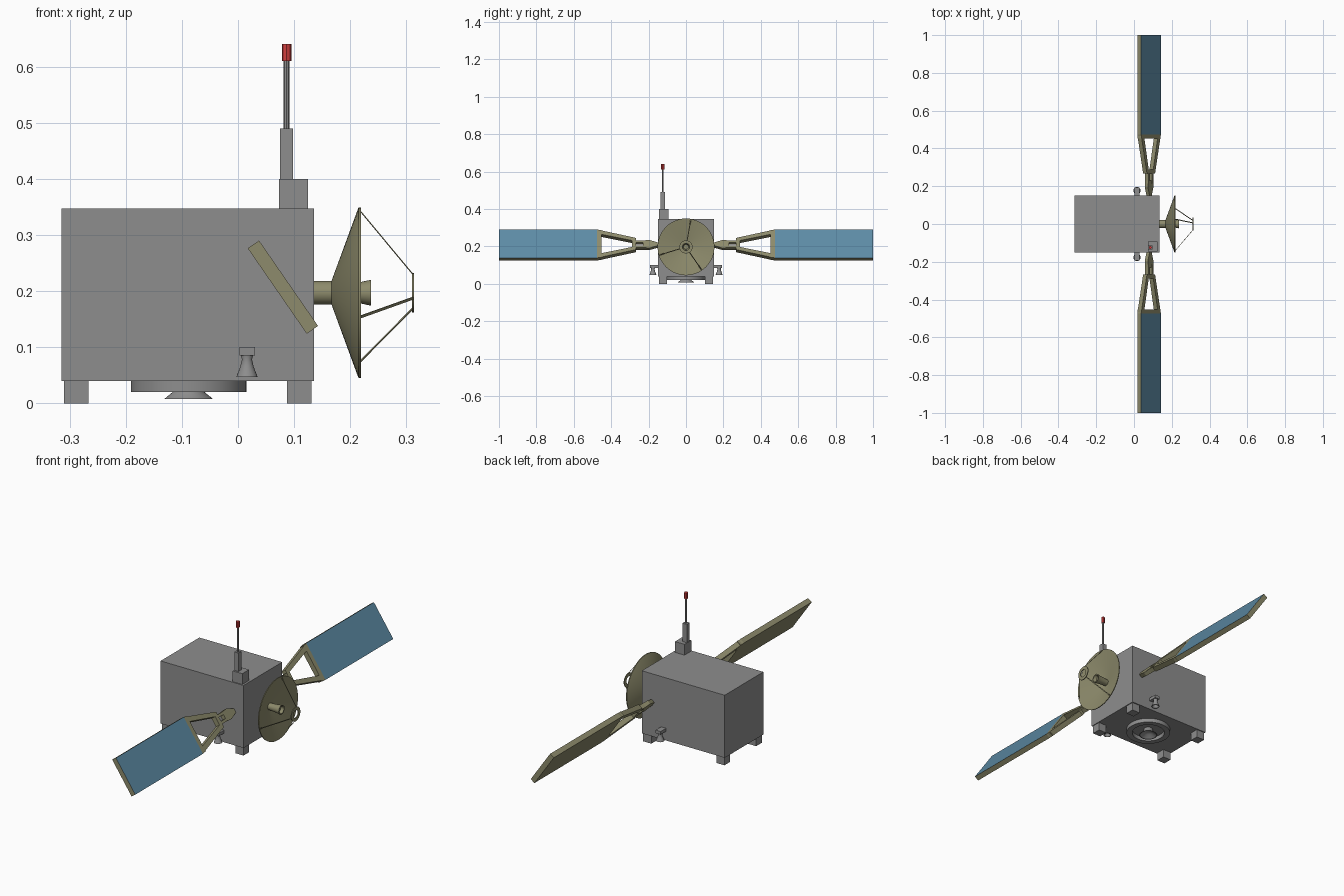
import bpy, bmesh, math
from mathutils import Matrix, Vector

cube = bpy.data.objects.get("Cube")
if cube:
    bpy.data.objects.remove(cube, do_unlink=True)


def material(name, rgb):
    m = bpy.data.materials.new(name)
    m.use_nodes = True
    m.diffuse_color = (*rgb, 1)
    m.node_tree.nodes["Principled BSDF"].inputs["Base Color"].default_value = (*rgb, 1)
    return m


GREY = material("grey metal", (0.27, 0.27, 0.27))
OLIVE = material("olive metal", (0.27, 0.26, 0.15))
BLUE = material("solar blue", (0.11, 0.26, 0.38))
RED = material("beacon red", (0.65, 0.05, 0.05))


def finish(bm, name, mats, smooth=False):
    bmesh.ops.recalc_face_normals(bm, faces=bm.faces)
    mesh = bpy.data.meshes.new(name)
    bm.to_mesh(mesh)
    bm.free()
    for m in mats:
        mesh.materials.append(m)
    ob = bpy.data.objects.new(name, mesh)
    bpy.context.collection.objects.link(ob)
    if smooth:
        bpy.ops.object.select_all(action='DESELECT')
        ob.select_set(True)
        bpy.context.view_layer.objects.active = ob
        bpy.ops.object.shade_smooth_by_angle(angle=math.radians(35))
    return ob


def box(name, lo, hi, mat):
    lo, hi = Vector(lo), Vector(hi)
    bm = bmesh.new()
    bmesh.ops.create_cube(bm, size=1, matrix=Matrix.Translation((lo + hi) / 2)
                          @ Matrix.Diagonal((*(hi - lo), 1)))
    return finish(bm, name, [mat])


def lathe(name, profile, centre, mat, axis="z", sides=32):
    """Revolve a closed (radius, height) loop about a vertical or sideways axis."""
    bm = bmesh.new()
    rings = []
    for i in range(sides):
        a = math.tau * i / sides
        ring = []
        for r, h in profile:
            p = Vector((r * math.cos(a), r * math.sin(a), h))
            if axis == "x":
                p = Vector((p.z, p.x, p.y))
            ring.append(bm.verts.new(p + Vector(centre)))
        rings.append(ring)
    n = len(profile)
    for i in range(sides):
        a, b = rings[i], rings[(i + 1) % sides]
        for j in range(n):
            k = (j + 1) % n
            bm.faces.new((a[j], b[j], b[k], a[k]))
    bmesh.ops.remove_doubles(bm, verts=bm.verts, dist=1e-5)
    return finish(bm, name, [mat], True)


# Main body and feet
box("body", (-0.315, -0.15, 0.04), (0.135, 0.15, 0.347), GREY)
for x in (-0.288, 0.109):
    for y in (-0.123, 0.123):
        box("foot", (x - 0.022, y - 0.022, 0), (x + 0.022, y + 0.022, 0.042), GREY)

# Main engine: open collar and bell
lathe("engine_collar", [(0.103, 0.042), (0.103, 0.02), (0.076, 0.02), (0.076, 0.042)],
      (-0.088, 0, 0), GREY)
lathe("engine_bell", [(0.02, 0.042), (0.026, 0.022), (0.043, 0.008), (0.039, 0.008),
                      (0.02, 0.022), (0, 0.03), (0, 0.042)], (-0.088, 0, 0), GREY)

# Side thrusters
for s in (-1, 1):
    ys = sorted((s * 0.148, s * 0.192))
    box("thruster_bracket", (0.003, ys[0], 0.085), (0.03, ys[1], 0.1), GREY)
    lathe("thruster_bell", [(0, 0.087), (0.011, 0.087), (0.009, 0.078), (0.012, 0.065),
                            (0.019, 0.047), (0.016, 0.047), (0.008, 0.066), (0, 0.07)],
          (0.016, s * 0.177, 0), GREY, sides=20)

# Mast with beacon
box("mast_base", (0.073, -0.145, 0.345), (0.125, -0.093, 0.4), GREY)
box("mast_lower", (0.075, -0.136, 0.4), (0.098, -0.113, 0.49), GREY)
for name, r, z0, z1, mat in (("mast_rod", 0.005, 0.49, 0.61, GREY),
                             ("beacon", 0.0085, 0.61, 0.64, RED)):
    lathe(name, [(0, z0), (r, z0), (r, z1), (0, z1)], (0.0865, -0.1245, 0), mat, sides=8)

# Dish with neck, feed horn and subreflector ring
hub = (0, 0, 0.197)
lathe("dish_neck", [(0, 0.133), (0.021, 0.133), (0.021, 0.17), (0, 0.17)], hub, OLIVE, "x")
lathe("dish", [(0, 0.167), (0.022, 0.167), (0.15, 0.214), (0.152, 0.215), (0.152, 0.219),
               (0.148, 0.219), (0.022, 0.172), (0, 0.172)], hub, OLIVE, "x", 48)
lathe("feed_horn", [(0, 0.17), (0.016, 0.17), (0.019, 0.218), (0.023, 0.237), (0.018, 0.237),
                    (0.013, 0.222), (0, 0.222)], hub, OLIVE, "x")
lathe("subreflector_ring", [(0.035, 0.31), (0.035, 0.314), (0.019, 0.314), (0.019, 0.31)],
      hub, OLIVE, "x")
for angle in (80, 197, 304):
    a = math.radians(angle)
    radial = Vector((0, math.cos(a), math.sin(a)))
    tangent = Vector((0, -math.sin(a), math.cos(a)))
    p = Vector(hub) + Vector((0.217, 0, 0)) + radial * 0.149
    q = Vector(hub) + Vector((0.312, 0, 0)) + radial * 0.033
    along = q - p
    across = along.cross(tangent).normalized()
    rot = Matrix((along, tangent * 0.005, across * 0.0015)).transposed().to_4x4()
    bm = bmesh.new()
    bmesh.ops.create_cube(bm, size=1, matrix=Matrix.Translation((p + q) / 2) @ rot)
    finish(bm, "dish_strut", [OLIVE])

# Solar wings: flat outlines in a tilted plane, thickened along its normal
CHORD = Vector((0.105, 0, -0.152)).normalized()
NORMAL = Vector((0.152, 0, 0.105)).normalized()
CENTRE = Vector((0.08, 0, 0.207))


def plate(name, outline, side, thick=0.0245, lit=False):
    bm = bmesh.new()
    layers = []
    for h in (-thick / 2, thick / 2):
        layers.append([bm.verts.new(CENTRE + CHORD * u + NORMAL * h + Vector((0, side * y, 0)))
                       for u, y in outline])
    low, high = layers
    bm.faces.new(low[::-1])
    top = bm.faces.new(high)
    top.material_index = 1 if lit else 0
    n = len(outline)
    for i in range(n):
        j = (i + 1) % n
        bm.faces.new((low[i], low[j], high[j], high[i]))
    finish(bm, name, [OLIVE, BLUE] if lit else [OLIVE])


def rect(u, y0, y1):
    return [(-u, y0), (u, y0), (u, y1), (-u, y1)]


for s, label in ((-1, "front"), (1, "back")):
    plate(label + "_solar_panel", rect(0.0925, 0.475, 1.0), s, lit=True)
    plate(label + "_wide_crossbar", rect(0.09, 0.452, 0.475), s)
    plate(label + "_narrow_crossbar", rect(0.036, 0.268, 0.288), s)
    for m in (-1, 1):
        arm = [(0.038, 0.268), (0.0925, 0.475), (0.067, 0.475), (0.016, 0.268)]
        prong = [(0.023, 0.215), (0.023, 0.27), (0.01, 0.27), (0.01, 0.215)]
        plate(label + "_frame_arm", [(m * u, y) for u, y in arm], s)
        plate(label + "_prong", [(m * u, y) for u, y in prong], s, 0.022)
    plate(label + "_hinge_tip", [(-0.008, 0.145), (0.008, 0.145), (0.026, 0.195),
                                 (0.023, 0.23), (-0.023, 0.23), (-0.026, 0.195)], s, 0.02)
